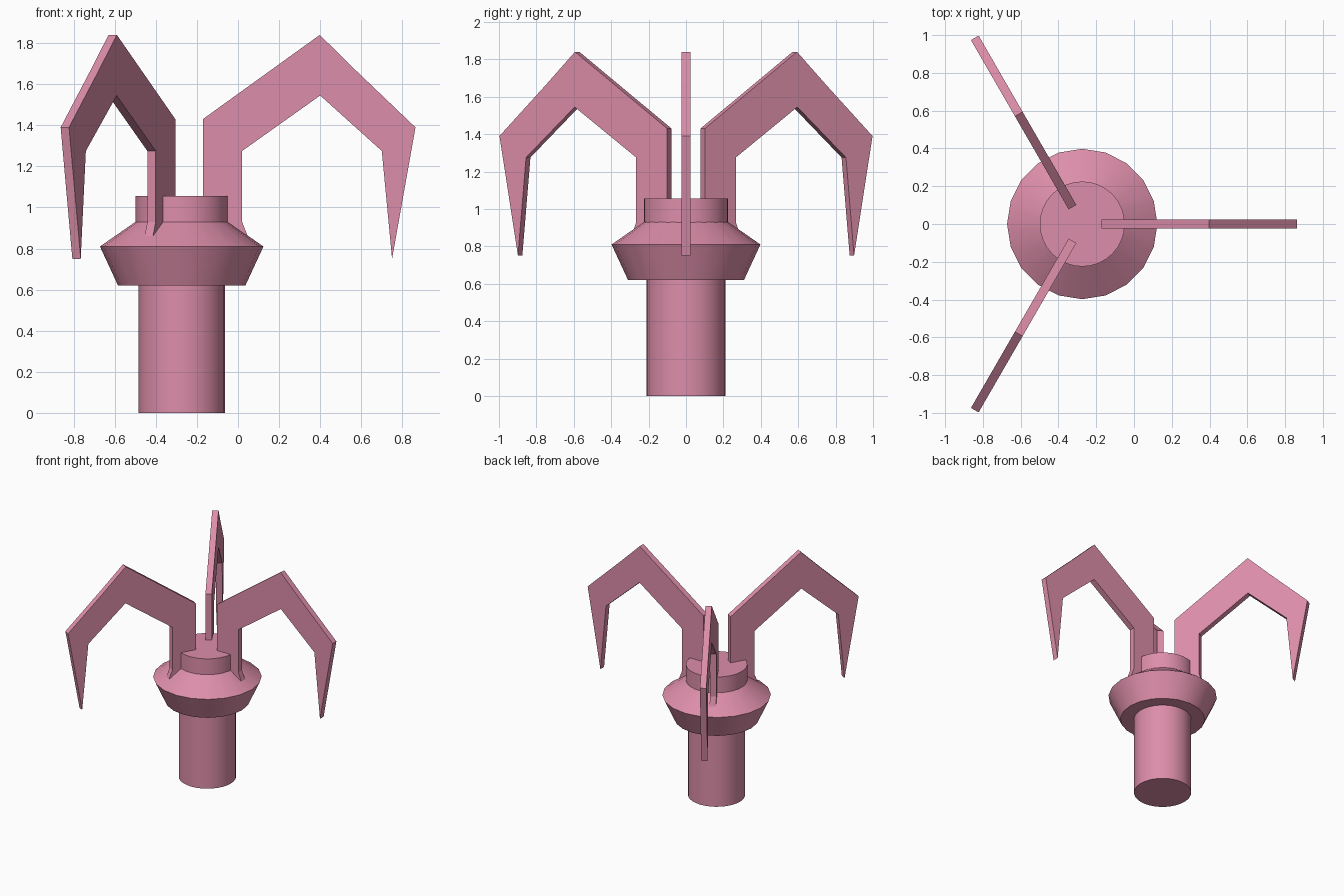
import bpy, bmesh, math
from mathutils import Matrix

if "Cube" in bpy.data.objects:
    bpy.data.objects.remove(bpy.data.objects["Cube"])

AXIS_X = -0.274   # the hub sits off-centre because the three arms are not symmetric in x

mat = bpy.data.materials.new("pink")
mat.diffuse_color = (0.72, 0.27, 0.40, 1)
mat.use_nodes = True
mat.node_tree.nodes["Principled BSDF"].inputs["Base Color"].default_value = mat.diffuse_color


def finish(name, bm):
    bmesh.ops.recalc_face_normals(bm, faces=bm.faces)
    mesh = bpy.data.meshes.new(name)
    bm.to_mesh(mesh)
    bm.free()
    mesh.materials.append(mat)
    obj = bpy.data.objects.new(name, mesh)
    obj.location.x = AXIS_X
    bpy.context.collection.objects.link(obj)
    return obj


def lathe(name, profile, sides):
    """Closed round solid from (radius, z) points."""
    bm = bmesh.new()
    rings = [[bm.verts.new((r * math.cos(math.tau * i / sides),
                            r * math.sin(math.tau * i / sides), z))
              for i in range(sides)] for r, z in profile]
    for a, b in zip(rings, rings[1:]):
        for i in range(sides):
            j = (i + 1) % sides
            bm.faces.new((a[i], a[j], b[j], b[i])).smooth = True
    bm.faces.new(rings[0][::-1])
    bm.faces.new(rings[-1])
    obj = finish(name, bm)
    bpy.ops.object.select_all(action='DESELECT')
    obj.select_set(True)
    bpy.context.view_layer.objects.active = obj
    bpy.ops.object.shade_smooth_by_angle(angle=math.radians(25))
    return obj


def arm(name, angle, thickness=0.047):
    """Flat claw plate cut from a (radius, z) outline and turned around the hub."""
    outline = [(0.103, 0.83), (0.103, 1.43), (0.672, 1.84), (0.85, 1.665),
               (1.138, 1.39), (1.024, 0.75), (0.974, 1.275), (0.674, 1.545),
               (0.294, 1.275), (0.294, 0.93), (0.333, 0.83)]
    bm = bmesh.new()
    face = bm.faces.new([bm.verts.new((r, -thickness / 2, z)) for r, z in outline])
    side = bmesh.ops.extrude_face_region(bm, geom=[face])
    verts = [v for v in side["geom"] if isinstance(v, bmesh.types.BMVert)]
    bmesh.ops.translate(bm, verts=verts, vec=(0, thickness, 0))
    bmesh.ops.rotate(bm, verts=bm.verts, matrix=Matrix.Rotation(angle, 3, 'Z'))
    return finish(name, bm)


# Round stem, flared collar and top cap
lathe("stem", [(0.21, 0), (0.21, 0.63)], 32)
lathe("collar", [(0.31, 0.62), (0.398, 0.81), (0.225, 0.93)], 20)
lathe("cap", [(0.225, 0.92), (0.225, 1.057)], 32)

# Three claw arms spaced evenly around the hub
for k in range(3):
    arm(f"claw_arm_{k + 1}", math.tau * k / 3)
